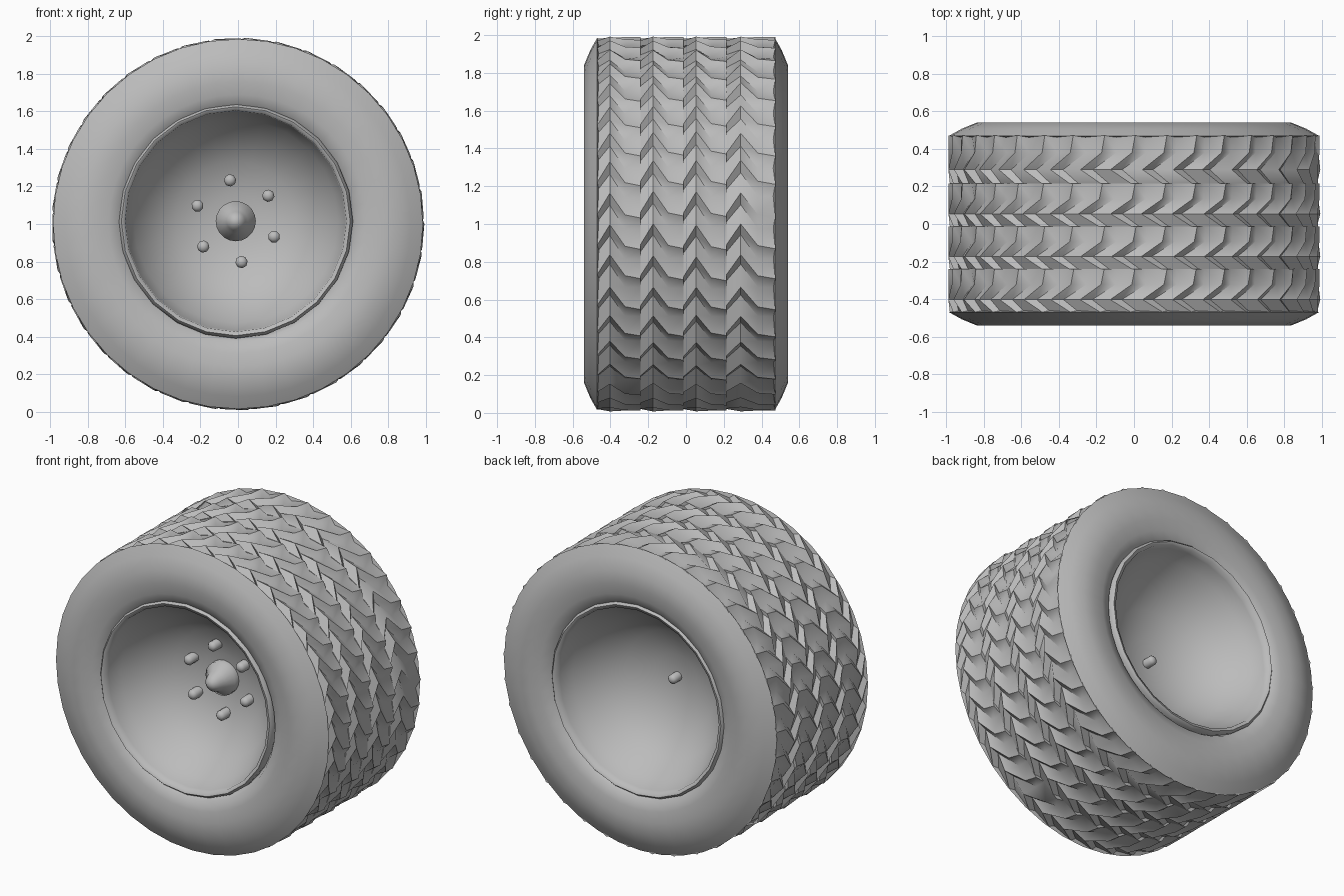
import bpy
import bmesh
import math
import random

random.seed(4)
if "Cube" in bpy.data.objects:
    bpy.data.objects.remove(bpy.data.objects["Cube"])

GREY = (0.5, 0.5, 0.5, 1.0)
mat = bpy.data.materials.new("plain grey")
mat.use_nodes = True
mat.diffuse_color = GREY
mat.node_tree.nodes["Principled BSDF"].inputs["Base Color"].default_value = GREY


def finish(bm, name, angle):
    mesh = bpy.data.meshes.new(name)
    bm.to_mesh(mesh)
    bm.free()
    mesh.materials.append(mat)
    obj = bpy.data.objects.new(name, mesh)
    bpy.context.collection.objects.link(obj)
    bpy.ops.object.select_all(action="DESELECT")
    obj.select_set(True)
    bpy.context.view_layer.objects.active = obj
    bpy.ops.object.shade_smooth_by_angle(angle=math.radians(angle))
    return obj


def lathe(name, profile, segments, centre=(0, 1), closed=False, angle=40, turn=0):
    """Revolve (radius, y) points about an axis parallel to y."""
    bm = bmesh.new()
    rings = []
    for r, y in profile:
        count = 1 if r == 0 else segments
        ring = []
        for k in range(count):
            a = turn + math.tau * k / segments
            ring.append(bm.verts.new((centre[0] + r * math.cos(a), y,
                                      centre[1] + r * math.sin(a))))
        rings.append(ring)
    pairs = list(zip(rings, rings[1:]))
    if closed:
        pairs.append((rings[-1], rings[0]))
    for lower, upper in pairs:
        for k in range(segments):
            n = k + 1
            corners = [lower[k % len(lower)], lower[n % len(lower)],
                       upper[n % len(upper)], upper[k % len(upper)]]
            bm.faces.new(list(dict.fromkeys(corners)))
    bmesh.ops.recalc_face_normals(bm, faces=bm.faces)
    return finish(bm, name, angle)


def mirrored(half):
    """Front half of a profile followed by its copy on the back."""
    return half + [(r, -y) for r, y in reversed(half)]


# Tyre body with straight bevelled shoulders and nearly flat sidewalls
lathe("tyre_body", mirrored([
    (0.60, -0.47), (0.625, -0.51), (0.69, -0.531), (0.76, -0.54), (0.84, -0.54),
    (0.92, -0.507), (0.986, -0.47), (0.94, -0.455)]),
    40, closed=True, angle=50)

# Rim: rolled lip and a deep dish on each side
HUB = (-0.012, 1.015)
lathe("rim", [
    (0, -0.12), (0.15, -0.128), (0.32, -0.18), (0.46, -0.285), (0.545, -0.41),
    (0.585, -0.485), (0.59, -0.52), (0.61, -0.528), (0.625, -0.51), (0.62, -0.45),
    (0.62, 0.45), (0.625, 0.51), (0.61, 0.528), (0.59, 0.52), (0.585, 0.485),
    (0.545, 0.41), (0.46, 0.28), (0.32, 0.17), (0.15, 0.112), (0, 0.10)],
    24, centre=HUB, angle=60)

# Domed hub cap on a flange, and the axle end on the back
lathe("hub_cap", [
    (0, -0.28), (0.025, -0.273), (0.05, -0.248), (0.066, -0.205), (0.107, -0.165),
    (0.107, -0.11), (0, -0.11)], 20, centre=HUB, angle=60)
lathe("axle_end", [(0, 0.175), (0.018, 0.171), (0.03, 0.158), (0.03, 0.09), (0, 0.09)],
      12, centre=HUB, angle=60)

# Six wheel bolts with rounded heads
for k in range(6):
    a = math.radians(38 + 60 * k)
    spot = (HUB[0] + 0.22 * math.cos(a), HUB[1] + 0.22 * math.sin(a))
    lathe(f"bolt_{k + 1}", [
        (0, -0.225), (0.02, -0.221), (0.033, -0.205), (0.033, -0.12), (0, -0.12)],
        8, centre=spot, turn=a, angle=60)

# Tread: four bands of chevron scales with a sloping wall behind each ridge
TEETH = 37
PITCH = math.tau / TEETH
# place across band, sweep of ridge, width of wall (in pitches), ridge and foot radius
COLUMNS = [
    (0.0, -0.65, 0.25, 0.94, 0.94),
    (0.0, -0.65, 0.25, 0.982, 0.96),
    (0.29, 0.0, 0.35, 0.993, 0.958),
    (0.64, -0.68, 0.45, 0.99, 0.955),
    (1.0, -0.78, 0.35, 0.99, 0.96),
    (1.0, -0.78, 0.35, 0.94, 0.94),
]
EDGES = [-0.47, -0.24, -0.012, 0.215, 0.473]

for band, (y0, y1) in enumerate(zip(EDGES, EDGES[1:])):
    bm = bmesh.new()
    rows = []
    for k in range(TEETH):
        shift = random.uniform(-0.04, 0.04)
        foot, ridge = [], []
        for u, sweep, wall, high, low in COLUMNS:
            y = y0 + u * (y1 - y0)
            for row, back, r in ((foot, wall, low), (ridge, 0, high)):
                a = (k + shift + sweep - back) * PITCH
                row.append(bm.verts.new((r * math.cos(a), y, 1 + r * math.sin(a))))
        rows += [foot, ridge]
    for j, row in enumerate(rows):
        ahead = rows[(j + 1) % len(rows)]
        for i in range(len(COLUMNS) - 1):
            bm.faces.new((row[i], row[i + 1], ahead[i + 1], ahead[i]))
    finish(bm, f"tread_band_{band + 1}", 48)
